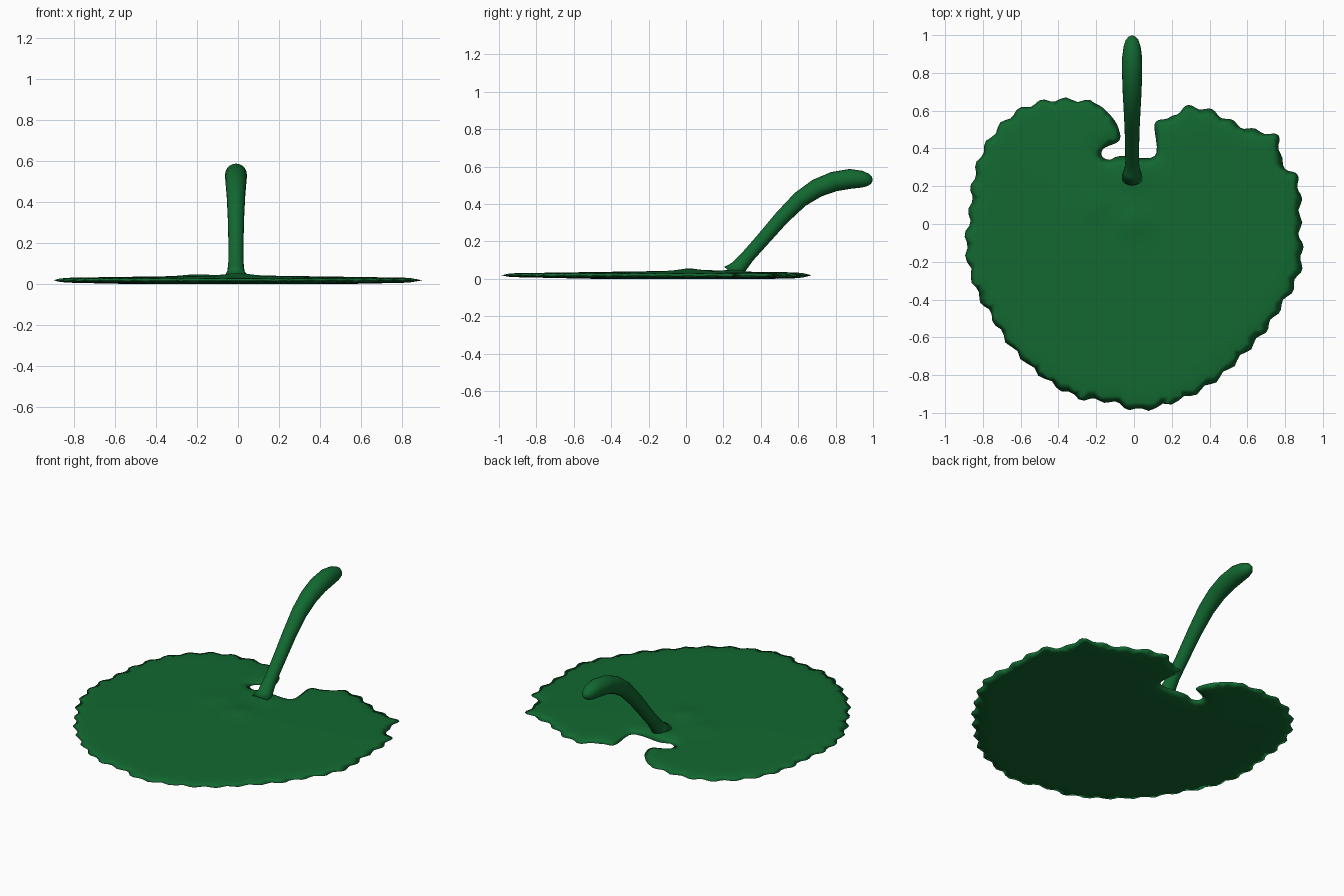
import bpy, bmesh, math
from mathutils import Vector, geometry

if "Cube" in bpy.data.objects:
    bpy.data.objects.remove(bpy.data.objects["Cube"])

green = bpy.data.materials.new("leaf_green")
green.diffuse_color = (0.006, 0.14, 0.03, 1)
green.use_nodes = True
green.node_tree.nodes["Principled BSDF"].inputs["Base Color"].default_value = green.diffuse_color

# Leaf outline: clockwise from the right side of the notch
OUTLINE = [(0.11, 0.36), (0.11, 0.53), (0.18, 0.56), (0.26, 0.61), (0.33, 0.62), (0.43, 0.59),
           (0.52, 0.54), (0.62, 0.50), (0.76, 0.46), (0.78, 0.33), (0.86, 0.25), (0.88, 0.13),
           (0.88, -0.05), (0.89, -0.19), (0.85, -0.32), (0.77, -0.45), (0.69, -0.57), (0.57, -0.70),
           (0.43, -0.83), (0.27, -0.92), (0.04, -0.985), (-0.13, -0.94), (-0.29, -0.92), (-0.47, -0.82),
           (-0.65, -0.65), (-0.76, -0.48), (-0.84, -0.34), (-0.89, -0.13), (-0.87, 0.05), (-0.85, 0.24),
           (-0.79, 0.41), (-0.68, 0.55), (-0.55, 0.63), (-0.39, 0.66), (-0.21, 0.64), (-0.12, 0.57),
           (-0.08, 0.50), (-0.08, 0.44), (-0.16, 0.40), (-0.17, 0.36), (-0.13, 0.34), (-0.07, 0.36)]
SUB, GRID, TOOTH = 6, 0.035, 0.125


def smooth_loop(points):
    pts = [Vector(p) for p in points]
    out = []
    for i in range(len(pts)):
        a, b, c, d = (pts[(i + k) % len(pts)] for k in (-1, 0, 1, 2))
        for s in range(SUB):
            t = s / SUB
            out.append(0.5 * (2 * b + (c - a) * t + (2 * a - 5 * b + 4 * c - d) * t * t
                              + (3 * b - a - 3 * c + d) * t ** 3))
    return out


def add_teeth(loop):
    out, length = [], 0.0
    for i, p in enumerate(loop):
        tangent = (loop[(i + 1) % len(loop)] - loop[i - 1]).normalized()
        normal = Vector((-tangent.y, tangent.x))
        amount = 0.011 if abs(p.x) > 0.2 or p.y < 0 else 0.0
        out.append(p + normal * amount * math.cos(2 * math.pi * length / TOOTH))
        length += (loop[(i + 1) % len(loop)] - p).length
    return out


def bump(p, x, y, size):
    return math.exp(-((p.x - x) ** 2 + (p.y - y) ** 2) / size ** 2)


def leaf_heights(p, edge):
    # Thin rounded rim, gentle dome and raised folds around the stem base
    rim = math.sqrt(min(1.0, edge / 0.06))
    dome = max(0.0, 1 - p.length / 0.95)
    top = 0.019 + rim * (0.011 + 0.014 * dome + 0.012 * bump(p, 0, 0.02, 0.07)
                         + 0.008 * bump(p, -0.2, 0.1, 0.08) + 0.010 * bump(p, -0.01, 0.27, 0.08))
    bottom = 0.019 - rim * (0.009 + 0.010 * min(1, dome * 2))
    return top, bottom


# Leaf blade: outline filled with an even grid, then given thickness
rim_pts = add_teeth(smooth_loop(OUTLINE))
n = len(rim_pts)


def edge_distance(p):
    return min((p - q).length for q in rim_pts)


points = list(rim_pts)
steps = int(1 / GRID) + 1
for i in range(-steps, steps + 1):
    for j in range(-steps, steps + 1):
        p = Vector((i * GRID, j * GRID))
        if edge_distance(p) > 0.02:
            points.append(p)
verts, _, faces, _, _, _ = geometry.delaunay_2d_cdt(
    points, [(i, (i + 1) % n) for i in range(n)], [], 1, 1e-5)

bm = bmesh.new()
layers = ([], [])
used = {i for f in faces for i in f}
for i, v in enumerate(verts):
    heights = leaf_heights(v, edge_distance(v)) if i in used else (0, 0)
    for layer, z in zip(layers, heights):
        layer.append(bm.verts.new((v.x, v.y, z)))
for f in faces:
    bm.faces.new([layers[0][i] for i in f])
    bm.faces.new([layers[1][i] for i in reversed(f)])
bmesh.ops.delete(bm, geom=[v for v in bm.verts if not v.link_faces], context='VERTS')
bmesh.ops.remove_doubles(bm, verts=bm.verts, dist=0.0005)
bmesh.ops.recalc_face_normals(bm, faces=bm.faces)
mesh = bpy.data.meshes.new("leaf_blade")
bm.to_mesh(mesh)
bm.free()
mesh.materials.append(green)
mesh.shade_smooth()
leaf = bpy.data.objects.new("leaf_blade", mesh)
bpy.context.collection.objects.link(leaf)

# Stem: swept tube that flares at the base and swells to a rounded tip (y, z, radius)
STEM = [(0.25, 0.025, 0.060), (0.28, 0.06, 0.042), (0.33, 0.12, 0.036), (0.41, 0.21, 0.037),
        (0.51, 0.325, 0.040), (0.61, 0.425, 0.045), (0.70, 0.485, 0.050), (0.79, 0.52, 0.053),
        (0.88, 0.535, 0.053), (0.94, 0.533, 0.045), (0.975, 0.529, 0.033), (0.992, 0.527, 0.018),
        (0.998, 0.526, 0.003)]
SIDES = 20
bm = bmesh.new()
rings = []
for i, (y, z, r) in enumerate(STEM):
    a, b = STEM[max(i - 1, 0)], STEM[min(i + 1, len(STEM) - 1)]
    along = Vector((0, b[0] - a[0], b[1] - a[1])).normalized()
    up = Vector((1, 0, 0)).cross(along)
    ring = []
    for k in range(SIDES):
        t = 2 * math.pi * k / SIDES
        co = Vector((-0.01, y, z)) + Vector((1, 0, 0)) * r * math.cos(t) + up * r * math.sin(t)
        co.z = max(co.z, 0.015)
        ring.append(bm.verts.new(co))
    rings.append(ring)
for low, high in zip(rings, rings[1:]):
    for k in range(SIDES):
        m = (k + 1) % SIDES
        bm.faces.new((low[k], low[m], high[m], high[k]))
bm.faces.new(rings[0])
bm.faces.new(rings[-1])
bmesh.ops.recalc_face_normals(bm, faces=bm.faces)
mesh = bpy.data.meshes.new("stem")
bm.to_mesh(mesh)
bm.free()
mesh.materials.append(green)
mesh.shade_smooth()
stem = bpy.data.objects.new("stem", mesh)
bpy.context.collection.objects.link(stem)
